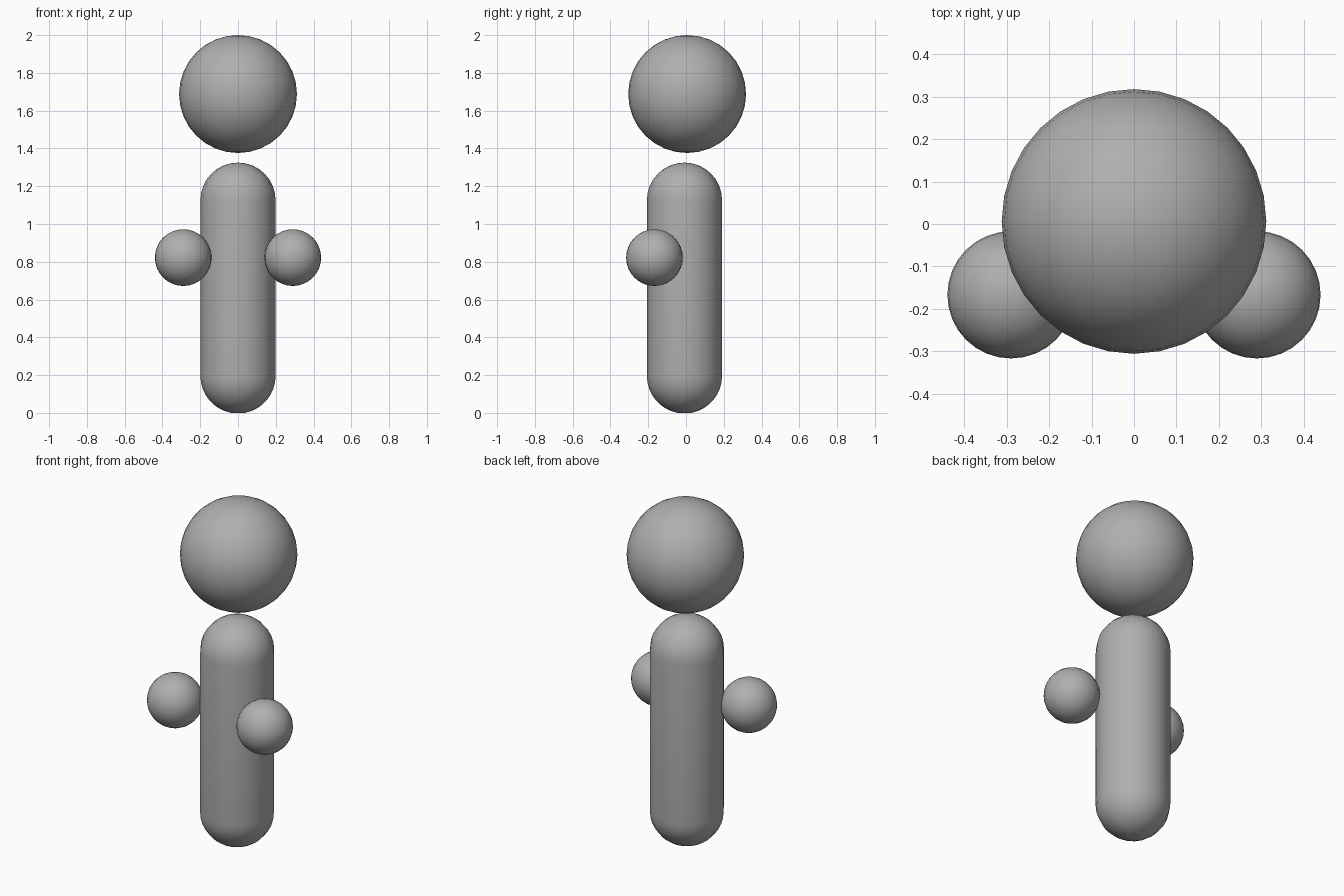
import bpy, bmesh
from math import sin, cos, pi

if "Cube" in bpy.data.objects:
    bpy.data.objects.remove(bpy.data.objects["Cube"])

grey = bpy.data.materials.new("dark_grey")
grey.diffuse_color = (0.43, 0.43, 0.43, 1)
grey.use_nodes = True
grey.node_tree.nodes["Principled BSDF"].inputs["Base Color"].default_value = grey.diffuse_color


def ball(name, radius, location):
    bpy.ops.mesh.primitive_uv_sphere_add(segments=32, ring_count=16,
                                         radius=radius, location=location)
    obj = bpy.context.object
    obj.name = name
    obj.data.materials.append(grey)
    bpy.ops.object.shade_smooth()
    return obj


def capsule(name, radius, height, flat, location, segments=16, steps=8):
    # half-round profile with a tiny flat at the bottom, lathed about z
    tilt = flat / radius
    drop = radius * cos(tilt)
    profile = []
    for i in range(steps + 1):
        a = tilt + (pi / 2 - tilt) * i / steps
        profile.append((radius * sin(a), drop - radius * cos(a)))
    for i in range(steps):
        a = pi / 2 * i / steps
        profile.append((radius * cos(a), height - radius + radius * sin(a)))
    bm = bmesh.new()
    rings = [[bm.verts.new((r * cos(2 * pi * k / segments),
                            r * sin(2 * pi * k / segments), z))
              for k in range(segments)] for r, z in profile]
    for low, high in zip(rings, rings[1:]):
        for k in range(segments):
            n = (k + 1) % segments
            bm.faces.new((low[k], low[n], high[n], high[k]))
    base = bm.faces.new(rings[0][::-1])
    top = bm.verts.new((0, 0, height))
    for k in range(segments):
        bm.faces.new((rings[-1][k], rings[-1][(k + 1) % segments], top))
    bmesh.ops.recalc_face_normals(bm, faces=bm.faces)
    # smooth everywhere except the rim of the flat base
    for face in bm.faces:
        face.smooth = True
    for edge in base.edges:
        edge.smooth = False
    mesh = bpy.data.meshes.new(name)
    bm.to_mesh(mesh)
    bm.free()
    mesh.materials.append(grey)
    obj = bpy.data.objects.new(name, mesh)
    bpy.context.collection.objects.link(obj)
    obj.location = location
    return obj


# Torso standing on the ground
capsule("body", 0.199, 1.325, 0.036, (0, -0.008, 0))

# Floating head
ball("head", 0.312, (0, 0.006, 1.688))

# Hands at either side, slightly forward
for side, name in ((-1, "left_hand"), (1, "right_hand")):
    ball(name, 0.15, (side * 0.29, -0.167, 0.822))
